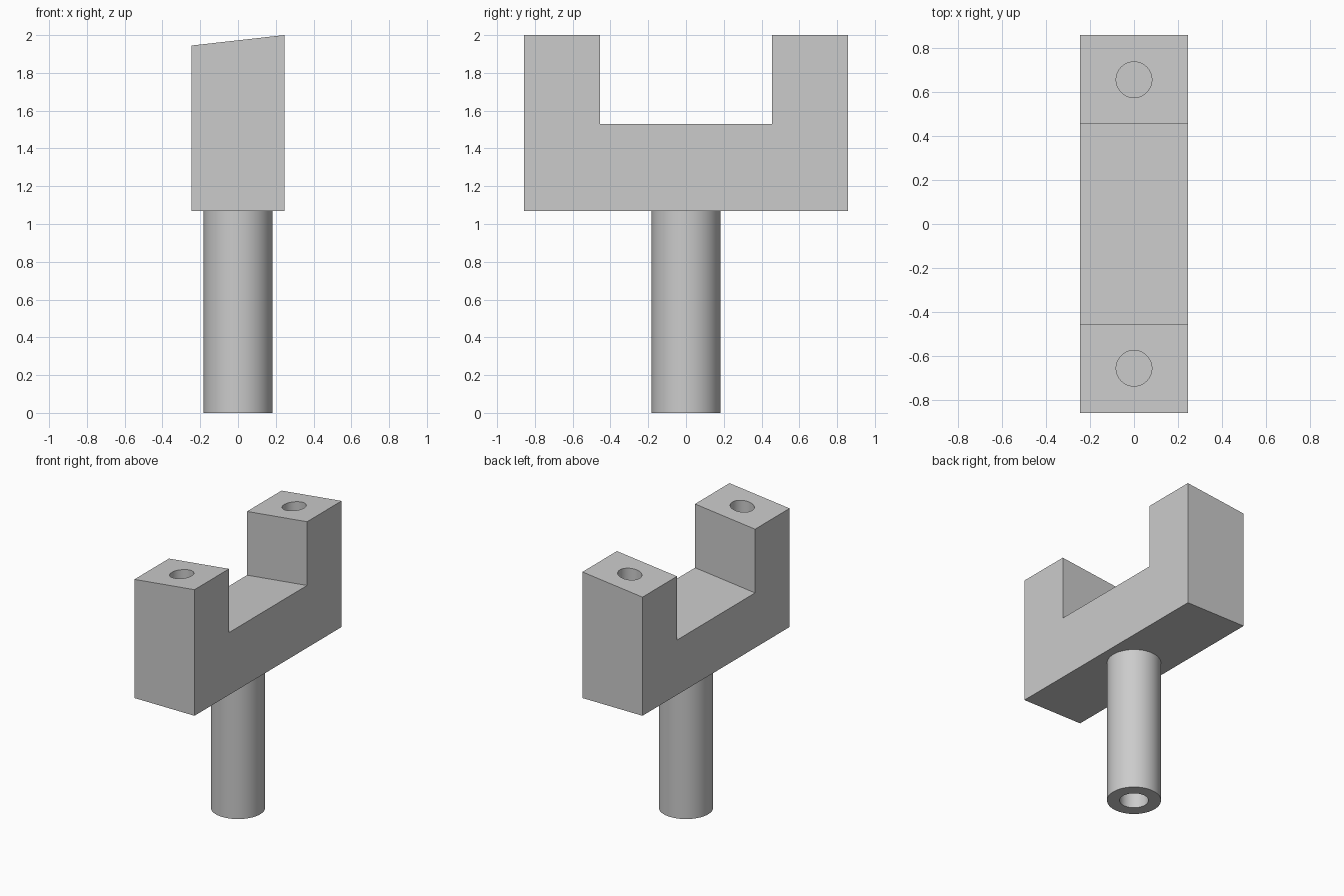
import bpy
import bmesh
from mathutils import Matrix, Vector

cube = bpy.data.objects.get("Cube")
if cube:
    bpy.data.objects.remove(cube, do_unlink=True)

HALF_W, HALF_L = 0.245, 0.857
BASE_Z, FLOOR_Z, TOP_Z = 1.07, 1.53, 2.0
SLOPE_DROP = 0.055
NOTCH = 0.455

grey = bpy.data.materials.new("plain grey")
grey.use_nodes = True
grey.diffuse_color = (0.6, 0.6, 0.6, 1)
grey.node_tree.nodes["Principled BSDF"].inputs["Base Color"].default_value = grey.diffuse_color


def add_object(name, bm):
    bmesh.ops.recalc_face_normals(bm, faces=bm.faces)
    mesh = bpy.data.meshes.new(name)
    bm.to_mesh(mesh)
    bm.free()
    mesh.materials.append(grey)
    obj = bpy.data.objects.new(name, mesh)
    bpy.context.collection.objects.link(obj)
    return obj


def cylinder(name, radius, z0, z1, y=0):
    bm = bmesh.new()
    bmesh.ops.create_cone(bm, cap_ends=True, segments=64, radius1=radius, radius2=radius,
                          depth=z1 - z0, matrix=Matrix.Translation((0, y, (z0 + z1) / 2)))
    return add_object(name, bm)


def drill(obj, name, radius, z0, z1, y=0):
    cutter = cylinder(name, radius, z0, z1, y)
    cutter.hide_render = True
    cutter.hide_viewport = True
    cutter.display_type = 'WIRE'
    mod = obj.modifiers.new(name, 'BOOLEAN')
    mod.operation = 'DIFFERENCE'
    mod.solver = 'EXACT'
    mod.object = cutter


# Fork: U profile extruded across, with tops sloping down towards -x
profile = [(-HALF_L, BASE_Z), (HALF_L, BASE_Z), (HALF_L, TOP_Z), (NOTCH, TOP_Z),
           (NOTCH, FLOOR_Z), (-NOTCH, FLOOR_Z), (-NOTCH, TOP_Z), (-HALF_L, TOP_Z)]
bm = bmesh.new()
face = bm.faces.new([bm.verts.new((HALF_W, y, z)) for y, z in profile])
extruded = bmesh.ops.extrude_face_region(bm, geom=[face])["geom"]
for v in extruded:
    if isinstance(v, bmesh.types.BMVert):
        v.co += Vector((-2 * HALF_W, 0, -SLOPE_DROP if v.co.z > BASE_Z + 0.01 else 0))
fork = add_object("fork", bm)

# Blind vertical holes in both prongs
for side, y in (("front", -0.655), ("back", 0.655)):
    drill(fork, side + "_hole_cutter", 0.081, 1.6, 2.1, y)

# Round post with a blind hole from below
post = cylinder("post", 0.182, 0, BASE_Z)
drill(post, "post_hole_cutter", 0.097, -0.1, 0.5)

# Smooth the round walls and keep the rims sharp
bpy.ops.object.select_all(action='DESELECT')
for obj in (fork, post):
    bpy.context.view_layer.objects.active = obj
    obj.select_set(True)
    bpy.context.view_layer.update()
    for mod in list(obj.modifiers):
        bpy.ops.object.modifier_apply(modifier=mod.name)
bpy.ops.object.shade_smooth_by_angle(angle=0.5)
for obj in list(bpy.data.objects):
    if obj.name.endswith("_cutter"):
        bpy.data.objects.remove(obj, do_unlink=True)
